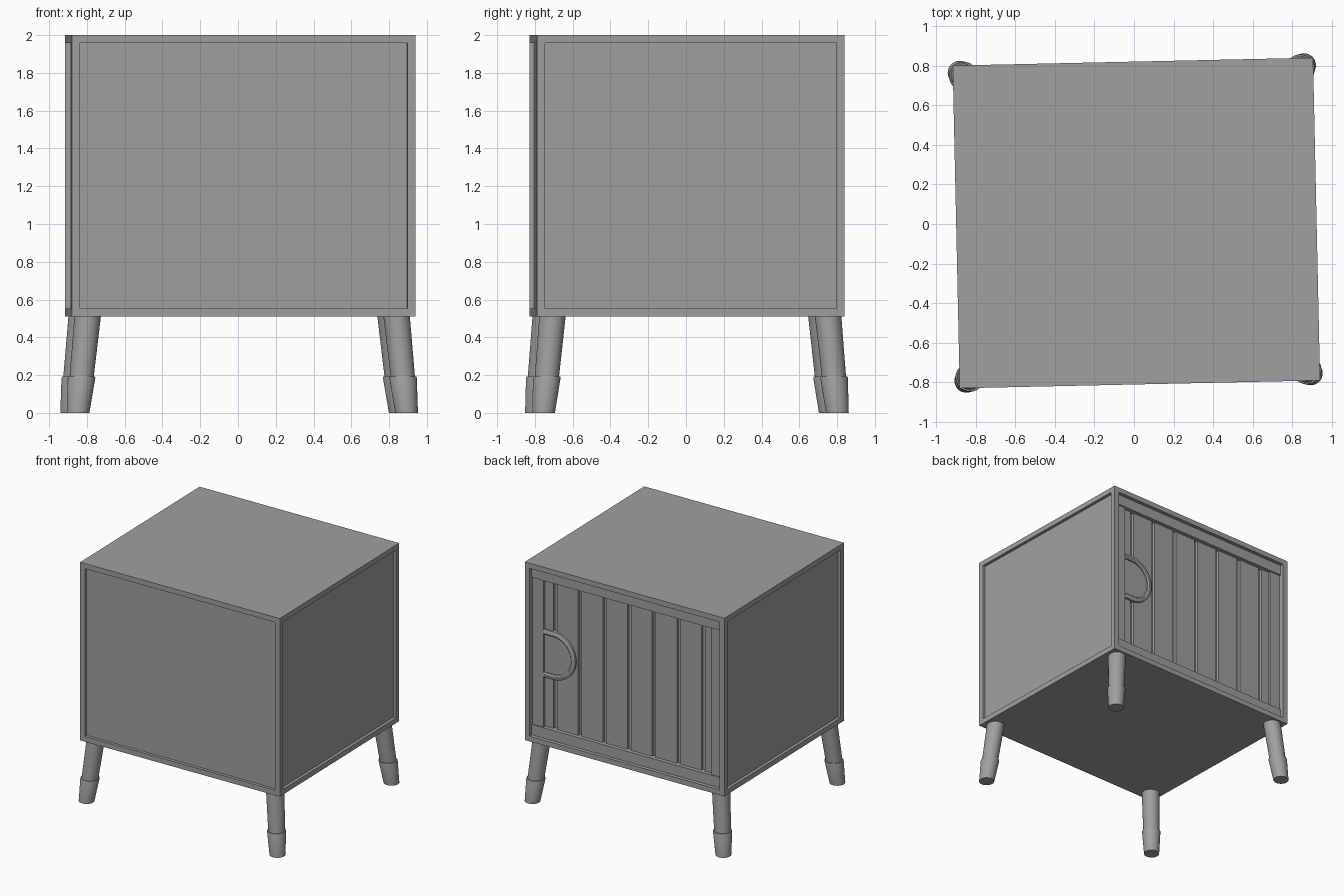
import bpy, bmesh, math
from mathutils import Matrix, Vector

cube = bpy.data.objects.get("Cube")
if cube:
    bpy.data.objects.remove(cube, do_unlink=True)

# One grey for the whole cabinet
grey = bpy.data.materials.new("Plain grey")
grey.use_nodes = True
GREY = (0.35, 0.35, 0.35, 1)
grey.diffuse_color = GREY
grey.node_tree.nodes["Principled BSDF"].inputs["Base Color"].default_value = GREY

# The cabinet stands slightly turned on the floor
PLACE = Matrix.Translation((0.012, 0.005, 0)) @ Matrix.Rotation(math.radians(1.25), 4, 'Z')
W, D = 0.91, 0.815           # half width and half depth
BOTTOM, TOP = 0.51, 2.0
MID = (BOTTOM + TOP) / 2
RIM = 0.043


def finish(name, bm, smooth=False):
    bmesh.ops.recalc_face_normals(bm, faces=bm.faces)
    bm.transform(PLACE)
    mesh = bpy.data.meshes.new(name)
    bm.to_mesh(mesh)
    bm.free()
    mesh.materials.append(grey)
    ob = bpy.data.objects.new(name, mesh)
    bpy.context.collection.objects.link(ob)
    if smooth:
        bpy.ops.object.select_all(action='DESELECT')
        ob.select_set(True)
        bpy.context.view_layer.objects.active = ob
        bpy.ops.object.shade_smooth_by_angle(angle=math.radians(30))
    return ob


def block(x0, x1, y0, y1, z0, z1):
    bm = bmesh.new()
    bmesh.ops.create_cube(bm, size=1)
    bm.transform(Matrix.Translation(((x0 + x1) / 2, (y0 + y1) / 2, (z0 + z1) / 2))
                 @ Matrix.Diagonal((x1 - x0, y1 - y0, z1 - z0, 1)))
    return bm


# Carcass: box with a recessed panel on each upright side, deepest at the door
SLOT = 0.085
body = block(-W, W, -D, D, BOTTOM, TOP)
body.normal_update()
for face in [f for f in body.faces if abs(f.normal.z) < 0.5]:
    depth = SLOT if face.normal.y > 0.5 else 0.025
    bmesh.ops.inset_individual(body, faces=[face], thickness=RIM, use_even_offset=True)
    bmesh.ops.inset_individual(body, faces=[face], thickness=0, depth=-depth)
finish("cabinet_body", body)

# Door surround: top and bottom rails, side stiles
BACK = D - SLOT
IN_X, RAIL = W - RIM, 0.13
STILE = 0.766
for name, z0, z1 in (("bottom_rail", BOTTOM + RIM, BOTTOM + RAIL),
                     ("top_rail", TOP - RAIL, TOP - RIM)):
    finish(name, block(-IN_X, IN_X, BACK, D - 0.03, z0, z1))
for name, x0, x1 in (("left_stile", STILE, IN_X), ("right_stile", -IN_X, -STILE)):
    finish(name, block(x0, x1, BACK, D - 0.042, BOTTOM + RAIL, TOP - RAIL))

# Door slats separated by narrow grooves
PITCH, GAP = 0.225, 0.015
edges = [-STILE] + [i * PITCH for i in range(-3, 4)] + [STILE]
for i, (a, b) in enumerate(zip(edges, edges[1:])):
    finish(f"door_slat_{i + 1}", block(a + GAP * (i > 0), b - GAP * (i < len(edges) - 2),
                                       BACK, D - 0.062, BOTTOM + RAIL, TOP - RAIL))

# Rounded finger pull with a raised lip, lofted from nested outlines
PULL_X = 0.68
pull = bmesh.new()
rings = []
for r, inset in ((0.2, SLOT), (0.2, 0.045), (0.185, 0.037), (0.17, 0.037),
                 (0.158, 0.045), (0.158, 0.056)):
    pts = [(STILE, r)]
    for k in range(25):
        t = math.pi * (0.5 + k / 24)
        pts.append((PULL_X + r * math.cos(t), r * math.sin(t)))
    pts.append((STILE, -r))
    rings.append([pull.verts.new((x, D - inset, MID + z)) for x, z in pts])
for r0, r1 in zip(rings, rings[1:]):
    for k in range(len(r0) - 1):
        pull.faces.new((r0[k], r0[k + 1], r1[k + 1], r1[k]))
pull.faces.new(rings[-1])
finish("finger_pull", pull, smooth=True)


# Splayed legs: tapered shaft with a wider tapered foot sleeve
def leg(name, sx, sy):
    foot = Vector((sx * 0.87 - 0.006, sy * 0.778, 0))
    head = Vector((sx * 0.818 - 0.006, sy * 0.73, BOTTOM))
    bm = bmesh.new()
    loops = []
    for z, r in ((0, 0.06), (0.185, 0.073), (0.192, 0.071), (0.192, 0.064), (BOTTOM, 0.07)):
        c = foot.lerp(head, z / BOTTOM)
        loops.append([bm.verts.new(c + Vector((r * math.cos(t), r * math.sin(t), 0)))
                      for t in (2 * math.pi * k / 32 for k in range(32))])
    for lo, hi in zip(loops, loops[1:]):
        for k in range(32):
            n = (k + 1) % 32
            bm.faces.new((lo[k], lo[n], hi[n], hi[k]))
    bm.faces.new(loops[0])
    bm.faces.new(loops[-1])
    finish(name, bm, smooth=True)


for side, sx in (("left", 1), ("right", -1)):
    for end, sy in (("front", -1), ("back", 1)):
        leg(f"{end}_{side}_leg", sx, sy)
